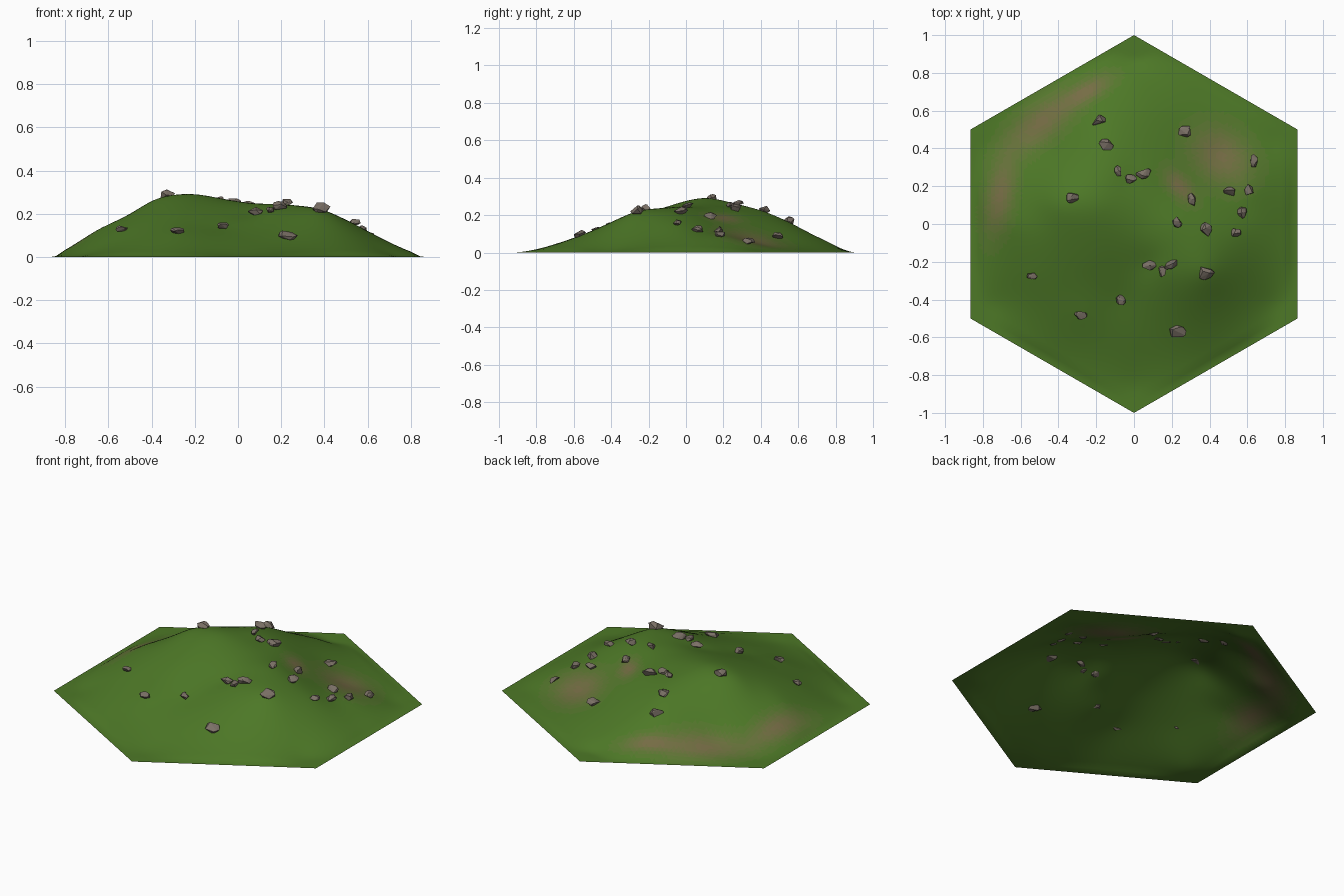
import bpy, bmesh, math, random
from mathutils import Vector, Matrix

if "Cube" in bpy.data.objects:
    bpy.data.objects.remove(bpy.data.objects["Cube"])

random.seed(4)
S = math.sqrt(3) / 2
N = 40

# rocks: x, y, centre height, length, heading in degrees
ROCKS = [
    (-.19, .55, .17, .08, 10), (-.15, .42, .23, .08, -20), (-.08, .28, .262, .06, 110),
    (-.02, .24, .255, .065, 0), (.05, .27, .238, .08, 15), (.27, .49, .09, .08, 10),
    (.63, .335, .06, .07, 95), (.61, .18, .1, .065, 80), (.505, .17, .122, .07, -10),
    (.57, .065, .125, .07, 90), (.31, .13, .195, .07, 95), (-.33, .14, .29, .075, 5),
    (.225, .015, .25, .07, 120), (.38, -.03, .222, .08, 80), (.54, -.045, .16, .06, 10),
    (.08, -.22, .21, .07, 0), (.15, -.25, .22, .06, 85), (.19, -.21, .235, .08, 15),
    (.38, -.26, .225, .095, 0), (-.54, -.275, .13, .055, 0), (-.07, -.4, .145, .065, 110),
    (-.28, -.48, .122, .065, 0), (.23, -.57, .1, .09, -5)]

# extra ground heights: summit, shoulders and hollows
GROUND = [
    (-.2, .1, .29), (-.1, .1, .275), (-.4, .1, .258), (-.5, .05, .2), (-.65, 0, .125),
    (.05, .02, .25), (.45, .38, .055), (0, -.62, .07), (-.08, .67, .1), (0, .8, .035),
    (-.5, .45, .06), (-.65, .3, .06), (-.25, -.2, .21), (.62, -.28, .085), (.1, -.1, .235)]

pts = [(x, y, z - .012) for x, y, z, l, a in ROCKS] + GROUND
for i in range(6):
    c0, c1 = [Vector((math.sin(k * math.pi / 3), math.cos(k * math.pi / 3))) for k in (i, i + 1)]
    pts.append((*(c0 * .86), .004))
    for t in (0, .25, .5, .75):
        pts.append((*c0.lerp(c1, t), 0))


def kernel(x, y, p):
    return math.sqrt((x - p[0]) ** 2 + (y - p[1]) ** 2 + .004)


def solve(rows):
    n = len(rows)
    for i in range(n):
        k = max(range(i, n), key=lambda r: abs(rows[r][i]))
        rows[i], rows[k] = rows[k], rows[i]
        for r in range(i + 1, n):
            f = rows[r][i] / rows[i][i]
            rows[r] = [u - f * v for u, v in zip(rows[r], rows[i])]
    out = [0] * n
    for i in reversed(range(n)):
        out[i] = (rows[i][n] - sum(rows[i][j] * out[j] for j in range(i + 1, n))) / rows[i][i]
    return out


weights = solve([[kernel(p[0], p[1], q) for q in pts] + [p[2]] for p in pts])


def height(x, y):
    edge = S - max(abs(x), abs(x / 2 + y * S), abs(x / 2 - y * S))
    t = min(1, max(0, edge / .06))
    h = sum(w * kernel(x, y, p) for w, p in zip(weights, pts))
    return max(0, h) * t * t * (3 - 2 * t)


def material(name, col):
    m = bpy.data.materials.new(name)
    m.diffuse_color = (*col, 1)
    m.use_nodes = True
    m.node_tree.nodes["Principled BSDF"].inputs["Base Color"].default_value = m.diffuse_color
    return m


def mud(x, y):
    spots = [(-.5, .53, .2, .09, 40), (-.71, .15, .2, .07, 80), (.46, .36, .17, .13, -40),
             (.24, .2, .1, .05, -50), (-.25, .7, .14, .05, 30)]
    total = 0
    for cx, cy, a, b, ang in spots:
        v = Matrix.Rotation(-math.radians(ang), 2) @ Vector((x - cx, y - cy))
        total += .75 * math.exp(-(v.x / a) ** 2 - (v.y / b) ** 2)
    return min(1, total)


# hexagonal hill, an open sheet
bm = bmesh.new()
grid = {}
for q in range(-N, N + 1):
    for r in range(-N, N + 1):
        if abs(q - r) <= N:
            x, y = (q - r) * S / N, (q + r) * .5 / N
            grid[q, r] = bm.verts.new((x, y, height(x, y)))
LEVELS = 10
for q, r in grid:
    for tri in (((q, r), (q + 1, r), (q + 1, r + 1)), ((q, r), (q + 1, r + 1), (q, r + 1))):
        if all(k in grid for k in tri):
            f = bm.faces.new([grid[k] for k in tri])
            f.smooth = True
            c = f.calc_center_median()
            f.material_index = round(mud(c.x, c.y) * (LEVELS - 1))
me = bpy.data.meshes.new("grassy_hill")
bm.to_mesh(me)
bm.free()
grass, soil = Vector((.075, .19, .02)), Vector((.21, .14, .07))
for i in range(LEVELS):
    me.materials.append(material(f"ground_{i}", grass.lerp(soil, i / (LEVELS - 1))))
bpy.context.collection.objects.link(bpy.data.objects.new("grassy_hill", me))

# scattered faceted rocks
stone = material("stone", (.2, .165, .135))
for i, (x, y, z, length, ang) in enumerate(ROCKS):
    bm = bmesh.new()
    for k in range(16):
        v = Vector([random.gauss(0, 1) for _ in range(3)]).normalized()
        bm.verts.new((v.x * length * .53, v.y * length * .4, v.z * length * .3))
    hull = bmesh.ops.convex_hull(bm, input=bm.verts)
    bmesh.ops.delete(bm, geom=[v for v in bm.verts if not v.link_faces], context='VERTS')
    bmesh.ops.recalc_face_normals(bm, faces=bm.faces)
    me = bpy.data.meshes.new(f"rock_{i}")
    bm.to_mesh(me)
    bm.free()
    me.materials.append(stone)
    ob = bpy.data.objects.new(f"rock_{i}", me)
    ob.location = (x, y, z)
    ob.rotation_euler.z = math.radians(ang)
    bpy.context.collection.objects.link(ob)
